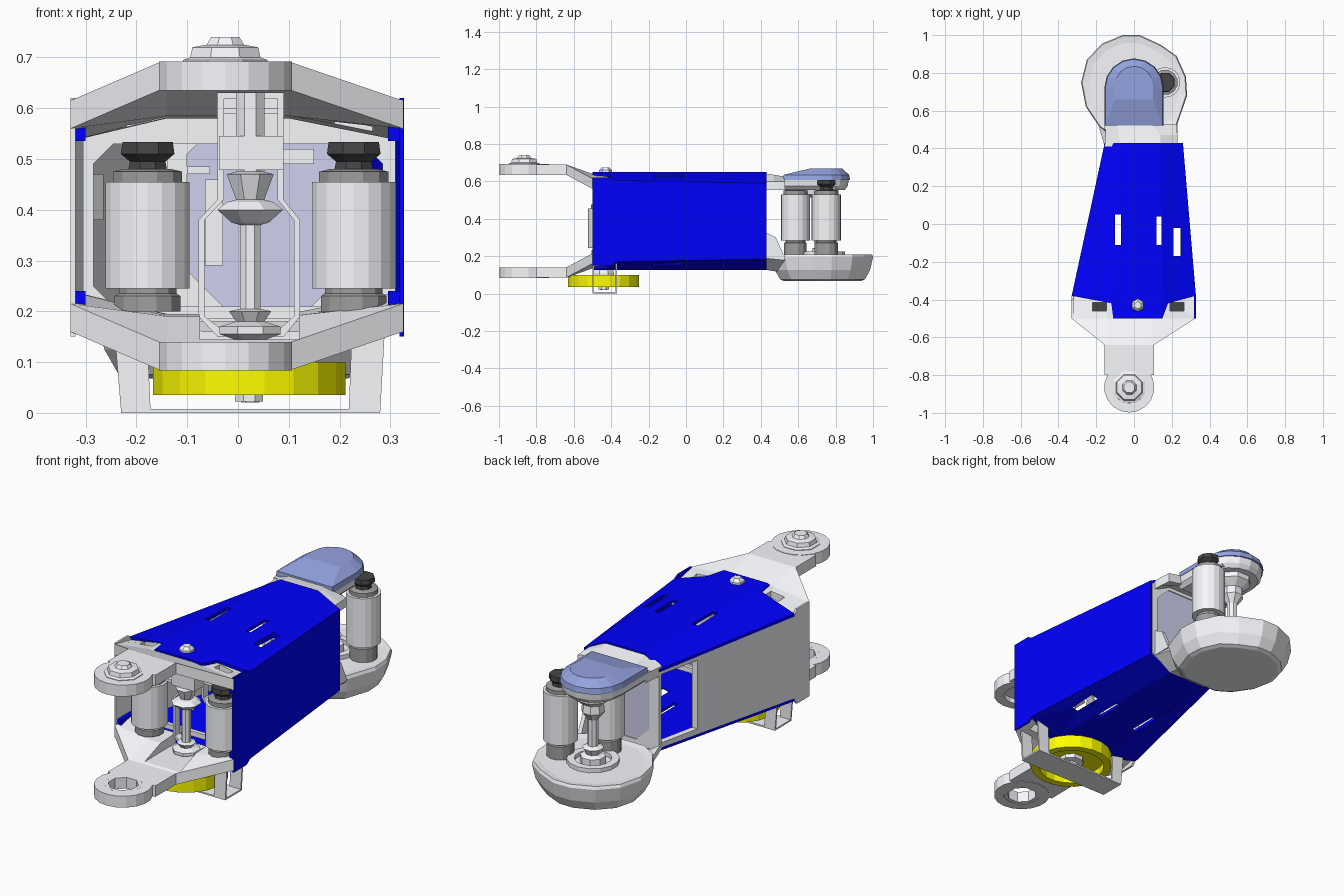
import bpy, bmesh, math

if "Cube" in bpy.data.objects:
    bpy.data.objects.remove(bpy.data.objects["Cube"])


def mat(name, r, g, b):
    m = bpy.data.materials.new(name)
    m.diffuse_color = (r, g, b, 1)
    m.use_nodes = True
    m.node_tree.nodes["Principled BSDF"].inputs["Base Color"].default_value = m.diffuse_color
    return m


BLUE = mat("blue", 0, 0, 1)
YELLOW = mat("yellow", 1, 1, 0)
PERI = mat("periwinkle", 0.30, 0.37, 0.75)
LAV = mat("lavender", 0.62, 0.64, 0.85)
DARK = mat("dark", 0.06, 0.06, 0.06)
MID = mat("mid_grey", 0.35, 0.35, 0.35)
LIGHT = mat("light_grey", 0.92, 0.94, 0.97)
MIRROR = 0.775  # lower parts repeat the upper ones: z -> MIRROR - z


def loft(name, rings, m=None, closed=False):
    """Skin a list of equal rings; cap the ends unless the skin is closed."""
    bm = bmesh.new()
    vs = [[bm.verts.new(p) for p in r] for r in rings]
    n, k = len(vs), len(vs[0])
    for i in range(n if closed else n - 1):
        a, b = vs[i], vs[(i + 1) % n]
        for j in range(k):
            bm.faces.new((a[j], a[(j + 1) % k], b[(j + 1) % k], b[j]))
    if not closed:
        bm.faces.new(vs[0])
        bm.faces.new(vs[-1])
    bmesh.ops.recalc_face_normals(bm, faces=bm.faces)
    me = bpy.data.meshes.new(name)
    bm.to_mesh(me)
    bm.free()
    ob = bpy.data.objects.new(name, me)
    bpy.context.collection.objects.link(ob)
    me.materials.append(m or LIGHT)
    return ob


def box(name, x, y, z, m=None):
    return loft(name, [[(x[0], y[0], h), (x[1], y[0], h), (x[1], y[1], h), (x[0], y[1], h)]
                       for h in z], m)


def turn(name, c, prof, n=16, m=None, closed=False):
    """Upright turned part from (radius, z) pairs."""
    return loft(name, [[(c[0] + r * math.cos((i + .5) * math.tau / n),
                         c[1] + r * math.sin((i + .5) * math.tau / n), z) for i in range(n)]
                       for r, z in prof], m, closed)


def sheet(name, rows, t, m=None, flip=False):
    """Plate from rows (y, xs, zs) with thickness t below it."""
    f = (lambda z: MIRROR - z) if flip else (lambda z: z)
    rings = []
    for y, xs, zs in rows:
        top = [(x, y, f(z)) for x, z in zip(xs, zs)]
        rings.append(top + [(x, y, f(z - t)) for x, z in reversed(list(zip(xs, zs)))])
    return loft(name, rings, m)


def frame(name, outer, inner, y0, y1, m=None):
    return loft(name, [[(x, y, z) for x, z in loop] for loop, y in
                       ((outer, y0), (outer, y1), (inner, y1), (inner, y0))], m, True)


def octagon(x0, x1, z0, z1, c):
    return [(x0 + c, z0), (x1 - c, z0), (x1, z0 + c), (x1, z1 - c),
            (x1 - c, z1), (x0 + c, z1), (x0, z1 - c), (x0, z0 + c)]


def cut_slots(ob, slots, z):
    for sx, sy in slots:
        cut = box("slot_cutter", sx, sy, z)
        cut.hide_render = True
        md = ob.modifiers.new("slot", 'BOOLEAN')
        md.operation, md.object = 'DIFFERENCE', cut
        bpy.context.view_layer.objects.active = ob
        bpy.ops.object.modifier_apply(modifier=md.name)
        bpy.data.objects.remove(cut)


# Upper and lower front brackets, blue shell halves
bracket = [(-.80, (-.156, -.14, .09, .106), (.69,) * 4), (-.64, (-.156, -.14, .09, .106), (.69,) * 4),
           (-.50, (-.33, -.14, .10, .325), (.615, .64, .64, .615)),
           (-.38, (-.33, -.14, .10, .325), (.59, .635, .635, .59))]
shell = [(-.50, (-.11, -.10, .14, .15), (.645, .65, .65, .645)),
         (-.42, (-.12, -.105, .145, .18), (.645, .65, .65, .64)),
         (-.38, (-.33, -.11, .15, .327), (.605, .65, .65, .605)),
         (.43, (-.155, -.07, .14, .259), (.59, .65, .65, .59))]
PAD = (-.025, -.865)
for side, flip in (("upper", False), ("lower", True)):
    f = (lambda z: MIRROR - z) if flip else (lambda z: z)
    br = sheet(side + "_front_bracket", bracket, .055, None, flip)
    cut_slots(br, [((-.22, -.145), (-.46, -.415)), ((.19, .265), (-.46, -.415))], (f(.5), f(.7)))
    cut_slots(br, [((-.075, .12) if flip else (-.04, .09), (-.63, -.34))], (f(.5), f(.63)))
    turn(side + "_bracket_eye", PAD, [(.085, f(.635)), (.133, f(.635)), (.133, f(.692)), (.085, f(.692))],
         18, None, True)
    sh = sheet(side + "_shell", shell, .014, BLUE, flip)
    cut_slots(sh, [((-.10, -.07), (-.11, .05)), ((.12, .145), (-.11, .04)), ((.21, .245), (-.17, -.02))],
              (f(.5), f(.7)))
    for x in (-.325, .295):
        box(side + "_bracket_cheek", (x, x + .025), (-.49, -.39), sorted((f(.535), f(.59))), BLUE)

# Pivot bearing on the upper eye, bearing ring in the lower one
turn("upper_pivot", PAD, [(.09, .66), (.09, .695), (.075, .70), (.07, .72), (.04, .725), (.03, .74)], 8)
turn("lower_pivot_ring", PAD, [(.07, .085), (.09, .085), (.09, .14), (.07, .14)], 8, None, True)
turn("shell_bolt", (.02, -.43), [(.035, .645), (.035, .66), (.02, .675)], 6)


# Side panels
def panel(name, pts, w, m=None):
    return loft(name, [[(x + d, y, z) for x, y, z in pts] for d in (0, w)], m)


panel("right_panel", [(.318, -.5, .15), (.318, -.4, .15), (.318, -.37, .17), (.25, .43, .185),
                      (.25, .43, .59), (.318, -.37, .605), (.318, -.4, .62), (.318, -.5, .62)], .009, BLUE)
left_x = lambda y: -.33 + (y + .38) * .22
panel("left_panel", [(-.33, -.5, .15), (-.33, -.40, .15), (-.33, -.38, .175), (left_x(.14), .14, .185),
                     (left_x(.14), .14, .585), (-.33, -.38, .595), (-.33, -.40, .62), (-.33, -.5, .62)], .01)


# Frame round the opening behind the left panel
def opening(y0, y1, z0, z1):
    return [(left_x(y0), y0, z0), (left_x(y1), y1, z0), (left_x(y1), y1, z1), (left_x(y0), y0, z1)]


o, i = opening(.13, .43, .19, .582), opening(.20, .415, .22, .56)
sh2 = lambda loop: [(x + .03, y, z) for x, y, z in loop]
loft("left_opening_frame", [o, sh2(o), sh2(i), i], None, True)

# Bulkheads
frame("front_bulkhead", octagon(-.305, .31, .185, .59, .02), octagon(-.285, .285, .21, .53, .04), -.35, -.33)
frame("rear_bulkhead", octagon(-.14, .245, .18, .60, .02), octagon(-.10, .215, .21, .58, .07), .405, .43)
loft("rear_cover", [[(x, y, z) for x, z in octagon(-.10, .215, .19, .60, .085)] for y in (.41, .425)], LAV)


# Motors: body, collars, dark end cap
def motor(name, c, z0, z1, r, base):
    turn(name + "_body", c, [(r, z0), (r, z1)], 18)
    turn(name + "_lower_collar", c, [(r * .75, base), (r * .8, base), (r * .8, z0 - .015),
                                     (r * .7, z0 - .01), (r * .7, z0)], 12, MID)
    turn(name + "_upper_collar", c, [(r * .84, z1), (r * .84, z1 + .02), (r * .6, z1 + .025)], 12, MID)
    turn(name + "_cap", c, [(r * .5, z1 + .02), (r * .45, z1 + .04), (r * .68, z1 + .055),
                            (r * .64, z1 + .078)], 8, DARK)


motor("front_left_motor", (-.178, -.44), .245, .455, .084, .20)
motor("front_right_motor", (.228, -.44), .245, .455, .084, .20)
motor("rear_outer_motor", (.165, .75), .285, .53, .080, .205)
motor("rear_inner_motor", (.02, .585), .285, .53, .078, .205)

# Front spindle with nuts, clamp block and hoop
turn("front_spindle", (.024, -.44), [(.02, .02), (.02, .14), (.065, .155), (.065, .17), (.03, .18), (.045, .2),
                                     (.022, .205), (.022, .37), (.04, .375), (.07, .40), (.05, .415),
                                     (.03, .42), (.05, .47), (.03, .475), (.03, .64)], 8)
box("spindle_clamp", (-.037, .09), (-.47, -.40), (.478, .545))
hoop = lambda d: [(-.04 + d, .15 + d), (.09 - d, .15 + d), (.122 - d, .19), (.122 - d, .38),
                  (.09 - d, .42), (.09 - d, .63 - d), (-.04 + d, .63 - d), (-.04 + d, .42),
                  (-.078 + d, .38), (-.078 + d, .19)]
frame("spindle_hoop", hoop(0), hoop(.012), -.40, -.36)

# Small brackets inside
box("sensor_plate", (-.065, -.03), (-.31, -.30), (.29, .46))
box("motor_tab_left", (-.10, -.055), (-.44, -.40), (.47, .485))
box("motor_tab_right", (.09, .15), (-.40, -.37), (.49, .52))
box("side_board", (-.30, -.265), (-.32, -.30), (.38, .47), MID)

# Yellow pulley under the arm with its guard
WH = (.022, -.44)
turn("pulley_rim", WH, [(.192, .035), (.192, .10), (.155, .10), (.155, .035)], 20, YELLOW, True)
turn("pulley_web", WH, [(.16, .075), (.16, .095)], 20, YELLOW)
turn("pulley_hub", WH, [(.03, .022), (.03, .05), (.06, .055), (.06, .11), (.05, .14)], 8)
box("guard_plate", (-.23, .28), (-.50, -.37), (0, .008))
for x0, x1, x2, x3 in ((-.23, -.172, -.245, -.18), (.218, .28, .225, .29)):
    for y in (-.50, -.378):
        loft("guard_leg", [[(a, y, z), (b, y, z), (b, y + .008, z), (a, y + .008, z)]
                           for a, b, z in ((x0, x1, 0), (x2, x3, .18))])

# Rear upper arm plate, rounded, with its cover
sheet("rear_upper_neck", [(.41, (-.155, -.07, .14, .23), (.60, .645, .645, .60)),
                          (.47, (-.15, -.08, .14, .23), (.60, .635, .635, .60)),
                          (.53, (-.15, -.09, .09, .225), (.605, .625, .625, .60))], .045)


def tongue(w, y0, yc, z):
    arc = [(w * math.cos(k * math.pi / 8), yc + w * math.sin(k * math.pi / 8)) for k in range(9)]
    return [(x, y, z) for x, y in [(w, y0)] + arc + [(-w, y0)]]


loft("rear_upper_plate", [tongue(.13, .51, .72, .555), tongue(.15, .50, .715, .575),
                          tongue(.155, .50, .715, .61)])
loft("rear_cover_cap", [tongue(.157, .52, .72, .608), tongue(.152, .522, .72, .635),
                        tongue(.10, .66, .735, .668)], PERI)
box("rear_motor_arm", (.08, .12), (.64, .80), (.56, .59))

# Rear lower gearbox and neck
sheet("rear_lower_neck", [(.41, (-.155, -.07, .14, .23), (.585, .645, .645, .585)),
                          (.56, (-.2, -.1, .14, .22), (.60, .67, .67, .60))], .03, None, True)
plan = [(.281, .68), (.275, .78), (.225, .89), (.14, .95), (.03, 1), (-.06, 1), (-.17, .955), (-.25, .87),
        (-.28, .75), (-.255, .62), (-.18, .51), (-.1, .46), (.14, .46), (.23, .53)]
loft("rear_gearbox", [[(x * s, .73 + (y - .73) * s, z) for x, y in plan] for s, z in
                      ((.77, .068), (.84, .076), (.94, .125), (1, .195), (.98, .21), (.85, .205))])
loft("rear_gusset", [[(x, .42, .19), (x, .53, .19), (x, .48, .30), (x, .42, .33)] for x in (.21, .23)])

# Rear spindle in the gearbox
turn("rear_bearing_ring", (0, .73), [(.085, .205), (.12, .205), (.12, .225), (.085, .225)], 14, None, True)
turn("rear_spindle", (0, .73), [(.06, .20), (.06, .24), (.035, .25), (.05, .28), (.025, .29), (.025, .42),
                                (.055, .46), (.05, .50), (.09, .53), (.09, .56)], 8)
